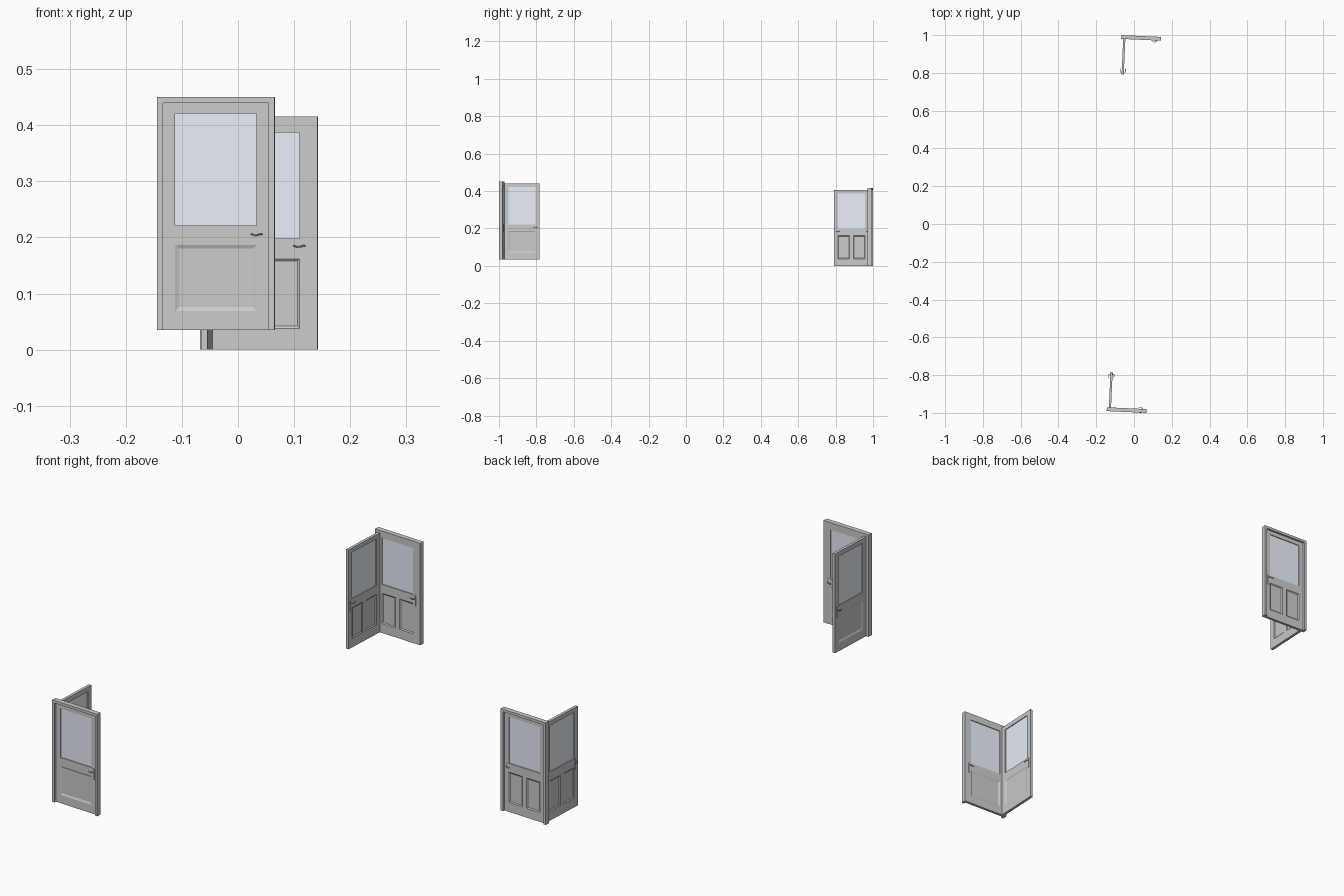
import bpy, bmesh, math
from mathutils import Matrix, Vector

if "Cube" in bpy.data.objects:
    bpy.data.objects.remove(bpy.data.objects["Cube"])

W, H, RIM, DEPTH, T = 0.210, 0.4155, 0.0107, 0.020, 0.0115
LW, LH = W - 2 * RIM, H - RIM          # leaf size
STILE = 0.0215
TILT = math.radians(2.6)

glass_mat = bpy.data.materials.new("glass")
glass_mat.diffuse_color = (0.82, 0.86, 0.95, 1)
glass_mat.use_nodes = True
glass_mat.node_tree.nodes["Principled BSDF"].inputs["Base Color"].default_value = glass_mat.diffuse_color


def finish(bm, name, m, mat=None):
    bm.transform(m)
    bmesh.ops.recalc_face_normals(bm, faces=bm.faces)
    me = bpy.data.meshes.new(name)
    bm.to_mesh(me)
    bm.free()
    ob = bpy.data.objects.new(name, me)
    bpy.context.collection.objects.link(ob)
    if mat:
        me.materials.append(mat)
    return ob


def box(name, lo, hi, m, mat=None):
    bm = bmesh.new()
    bmesh.ops.create_cube(bm, size=1)
    lo, hi = Vector(lo), Vector(hi)
    bm.transform(Matrix.Translation((lo + hi) / 2) @ Matrix.Diagonal((*(hi - lo), 1)))
    return finish(bm, name, m, mat)


def frame(name, m):
    # two jambs and a head, one profile pushed through the wall depth
    pts = [(0, 0), (RIM, 0), (RIM, LH), (W - RIM, LH), (W - RIM, 0), (W, 0), (W, H), (0, H)]
    bm = bmesh.new()
    a = [bm.verts.new((x, 0, z)) for x, z in pts]
    b = [bm.verts.new((x, DEPTH, z)) for x, z in pts]
    bm.faces.new(a)
    bm.faces.new(b)
    for i in range(8):
        j = (i + 1) % 8
        bm.faces.new((a[i], a[j], b[j], b[i]))
    finish(bm, name, m)


def leaf(name, m, style):
    # slab laid out on a grid: stiles and rails, a glass opening, sunk panels
    mid = style["mullion"]
    us = [0, STILE, LW - STILE, LW]
    if mid:
        us[2:2] = [(LW - mid) / 2, (LW + mid) / 2]
    zs = [0, *style["panel"], *style["glass"], LH]
    nu, nz = len(us) - 1, len(zs) - 1
    bm = bmesh.new()
    v = {(i, k, s): bm.verts.new((u, s * T, z))
         for i, u in enumerate(us) for k, z in enumerate(zs) for s in (0, 1)}
    solid = {(i, k) for i in range(nu) for k in range(nz) if not (k == 3 and 0 < i < nu - 1)}
    panels = []
    for i, k in solid:
        c = [(i, k), (i + 1, k), (i + 1, k + 1), (i, k + 1)]
        for s in (0, 1):
            f = bm.faces.new([v[(*p, s)] for p in c])
            if k == 1 and i in ((1, 3) if mid else (1,)):
                panels.append(f)
        for n, d in enumerate([(0, -1), (1, 0), (0, 1), (-1, 0)]):
            if (i + d[0], k + d[1]) not in solid:
                p, q = c[n], c[(n + 1) % 4]
                bm.faces.new((v[(*p, 0)], v[(*q, 0)], v[(*q, 1)], v[(*p, 1)]))
    for e in [e for e in bm.verts if not e.link_faces]:
        bm.verts.remove(e)
    bmesh.ops.recalc_face_normals(bm, faces=bm.faces)
    bmesh.ops.inset_individual(bm, faces=panels, thickness=style["bevel"], depth=-0.003)
    finish(bm, name, m)

    # window pane
    g0, g1 = style["glass"]
    box(name + "_glass", (STILE, T * 0.3, g0), (LW - STILE, T * 0.7, g1), m, glass_mat)

    # plates and levers on both faces
    hu, (p0, p1), hz = LW - 0.012, style["plate"], style["lever"]
    for side, t0, d in (("outer", 0, -1), ("inner", T, 1)):
        ts = sorted((t0, t0 + d * 0.002))
        box(f"{name}_{side}_plate", (hu - 0.0035, ts[0], p0), (hu + 0.0035, ts[1], p1), m)
        path = [(0, 0.001, 0), (0, 0.006, 0), (-0.003, 0.008, 0), (-0.009, 0.0085, -0.002),
                (-0.015, 0.008, -0.0015), (-0.020, 0.007, 0.0005)]
        cu = bpy.data.curves.new(f"{name}_{side}_lever", "CURVE")
        cu.dimensions = "3D"
        cu.bevel_depth = 0.0014
        cu.bevel_resolution = 1
        cu.use_fill_caps = True
        sp = cu.splines.new("POLY")
        sp.points.add(len(path) - 1)
        for pt, (a, o, z) in zip(sp.points, path):
            pt.co = (*(m @ Vector((hu + a, t0 + d * o, hz + z))), 1)
        bpy.context.collection.objects.link(bpy.data.objects.new(cu.name, cu))


def door_set(name, origin, s, style):
    # s mirrors the set so the open leaf always swings towards the middle
    c, n = math.cos(TILT), math.sin(TILT)
    m = Matrix(((c, n * s, 0, origin[0]), (-n, c * s, 0, origin[1]),
                (0, 0, 1, origin[2]), (0, 0, 0, 1)))
    frame(name + "_frame", m)
    leaf(name + "_closed_leaf", m @ Matrix.Translation((RIM, DEPTH - T, 0)), style)
    swing = Matrix(((0, 1, 0, RIM), (1, 0, 0, DEPTH), (0, 0, 1, 0), (0, 0, 0, 1)))
    leaf(name + "_open_leaf", m @ swing, style)


door_set("front_door", (-0.1446, -1 + W * math.sin(TILT), 0.035), 1,
         dict(panel=(0.034, 0.152), glass=(0.186, 0.386), mullion=0,
              bevel=0.010, plate=(0.140, 0.184), lever=0.171))
door_set("rear_door", (-0.067, 1.0, 0), -1,
         dict(panel=(0.038, 0.162), glass=(0.198, 0.3875), mullion=0.020,
              bevel=0.006, plate=(0.153, 0.196), lever=0.185))
